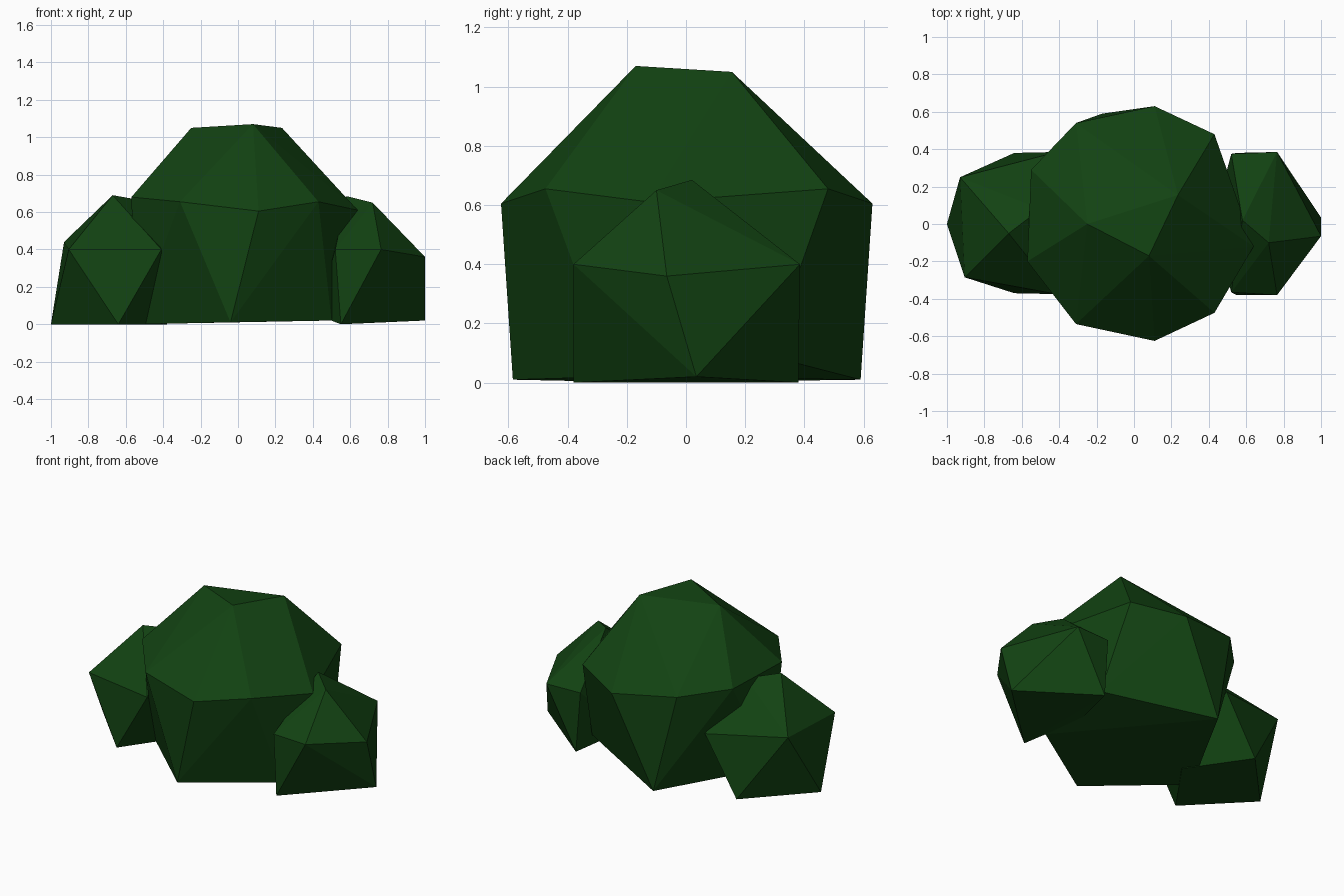
import bpy
import bmesh

# Remove the default cube only
default_cube = bpy.data.objects.get("Cube")
if default_cube:
    bpy.data.objects.remove(default_cube, do_unlink=True)

# Single leaf colour
leaf_green = bpy.data.materials.new("dark_leaf_green")
leaf_green.use_nodes = True
leaf_colour = (0.006, 0.055, 0.006, 1.0)
leaf_green.diffuse_color = leaf_colour
shader = leaf_green.node_tree.nodes["Principled BSDF"]
shader.inputs["Base Color"].default_value = leaf_colour
shader.inputs["Roughness"].default_value = 0.9


def make_clump(name, *corner_groups):
    """Wrap a faceted convex shell around groups of corner points."""
    mesh = bpy.data.meshes.new(name)
    bm = bmesh.new()
    for group in corner_groups:
        for corner in group:
            bm.verts.new(corner)
    hull = bmesh.ops.convex_hull(bm, input=bm.verts[:])
    # Drop any corner that ended up inside the shell
    loose = [v for v in bm.verts if not v.link_faces]
    bmesh.ops.delete(bm, geom=loose, context="VERTS")
    bmesh.ops.recalc_face_normals(bm, faces=bm.faces[:])
    for face in bm.faces:
        face.smooth = False
    bm.to_mesh(mesh)
    bm.free()
    mesh.materials.append(leaf_green)
    clump = bpy.data.objects.new(name, mesh)
    bpy.context.collection.objects.link(clump)
    return clump


# Large middle clump: crown, widest ring and base
crown = [(-.25, 0, 1.05), (.08, -.17, 1.07), (.235, .155, 1.05)]
widest_ring = [
    (.64, -.12, .61), (.43, -.475, .655), (.11, -.625, .605),
    (-.31, -.535, .655), (-.57, -.2, .68), (-.55, .29, .68),
    (-.31, .54, .655), (.11, .63, .605), (.43, .48, .655),
]
base = [
    (-.04, -.585, .01), (.5, -.24, .02), (.5, .28, .09),
    (-.17, .59, .01), (-.55, -.11, 0),
]
make_clump("middle_bush_clump", crown, widest_ring, base)

# Small clump on the model's right
crown = [(-.67, -.05, .69), (-.5, .08, .66)]
widest_ring = [
    (-.93, .25, .44), (-.905, -.285, .4),
    (-.41, -.375, .4), (-.41, .385, .38),
]
base = [(-1, 0, 0), (-.64, -.37, 0), (-.64, .38, 0), (-.38, 0, 0)]
make_clump("right_bush_clump", crown, widest_ring, base)

# Small clump on the model's left
crown = [(.72, -.1, .65), (.58, .02, .685)]
widest_ring = [
    (1, -.065, .36), (.765, -.38, .4), (.765, .385, .4),
    (.52, -.365, .4), (.52, .375, .4),
]
base = [(1, .035, .02), (.55, -.38, 0), (.55, .38, 0), (.42, 0, .05)]
make_clump("left_bush_clump", crown, widest_ring, base)
